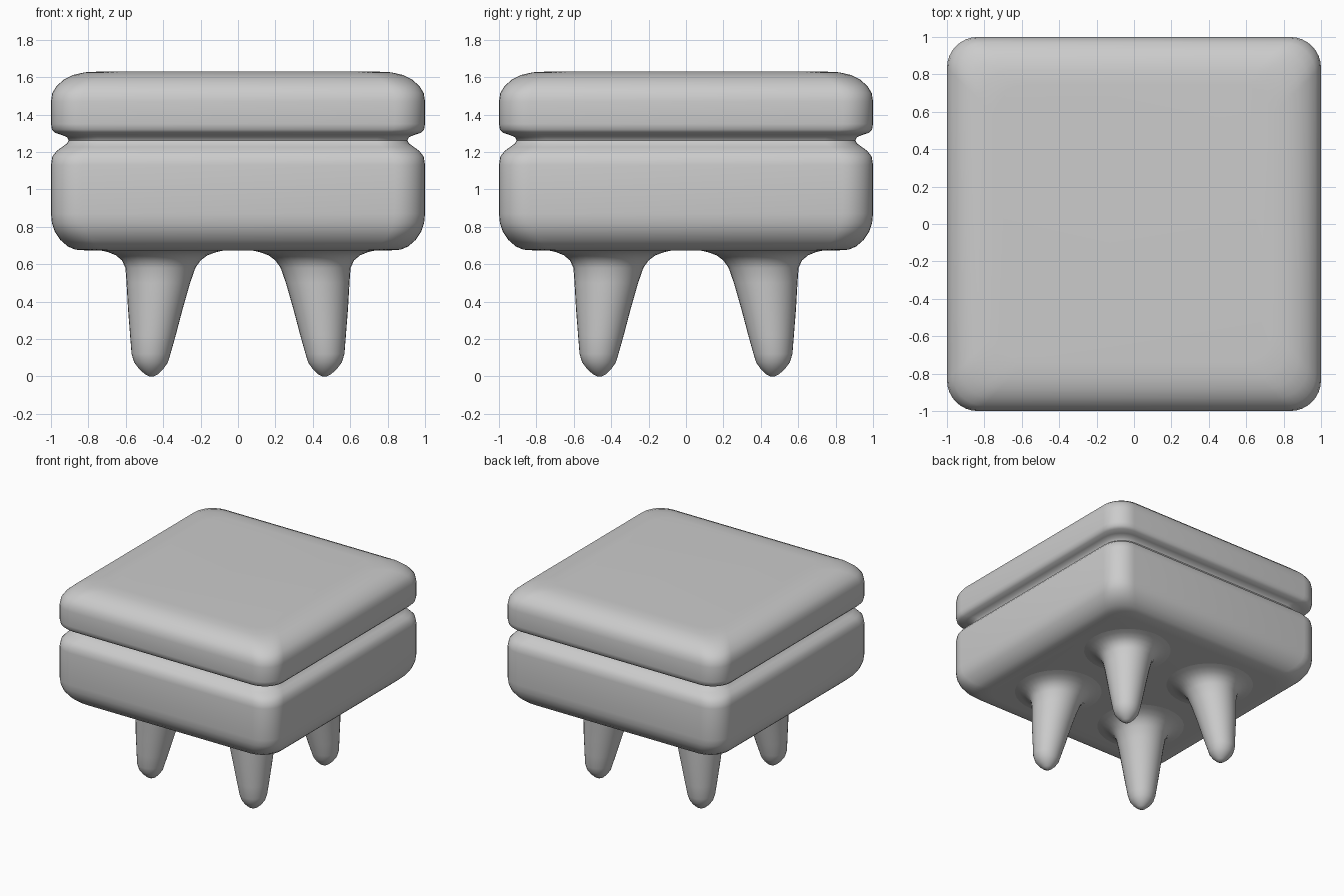
import bpy, bmesh
from math import sin, cos, pi, radians

if "Cube" in bpy.data.objects:
    bpy.data.objects.remove(bpy.data.objects["Cube"])


def loft(name, rings):
    """Skin closed rings of points from bottom to top and cap both ends."""
    bm = bmesh.new()
    loops = [[bm.verts.new(p) for p in ring] for ring in rings]
    n = len(loops[0])
    for a, b in zip(loops, loops[1:]):
        for i in range(n):
            j = (i + 1) % n
            bm.faces.new((a[i], a[j], b[j], b[i]))
    bm.faces.new(loops[0][::-1])
    bm.faces.new(loops[-1])
    bmesh.ops.recalc_face_normals(bm, faces=bm.faces[:])
    mesh = bpy.data.meshes.new(name)
    bm.to_mesh(mesh)
    bm.free()
    obj = bpy.data.objects.new(name, mesh)
    bpy.context.collection.objects.link(obj)
    bpy.ops.object.select_all(action='DESELECT')
    obj.select_set(True)
    bpy.context.view_layer.objects.active = obj
    bpy.ops.object.shade_smooth_by_angle(angle=radians(50))
    return obj


def rounded_square(half, z, r, steps=8):
    pts = []
    for k in range(4):
        cx = (half - r) * (1 if k in (0, 3) else -1)
        cy = (half - r) * (1 if k < 2 else -1)
        for s in range(steps + 1):
            a = (k + s / steps) * pi / 2
            pts.append((cx + r * cos(a), cy + r * sin(a), z))
    return pts


# Upholstered base and cushion with a pinched seam: (half width, height)
profile = [(0.80, 0.673), (0.87, 0.678), (0.91, 0.695), (0.95, 0.73), (0.98, 0.775),
           (0.995, 0.82), (1.0, 0.87), (1.0, 1.13), (0.993, 1.175), (0.97, 1.205),
           (0.94, 1.227), (0.915, 1.245), (0.905, 1.262), (0.915, 1.28),
           (0.945, 1.292), (0.98, 1.303), (0.995, 1.32), (1.0, 1.35), (1.0, 1.47),
           (0.993, 1.515), (0.97, 1.553), (0.93, 1.588), (0.88, 1.612),
           (0.82, 1.626), (0.74, 1.63)]
loft("padded_seat", [rounded_square(w, z, 0.165) for w, z in profile])

# Tapered legs flaring into the underside: (centre offset, radius, height)
leg = [(0.463, 0.012, 0.0), (0.463, 0.035, 0.012), (0.464, 0.065, 0.04),
       (0.465, 0.09, 0.075), (0.465, 0.104, 0.12), (0.455, 0.122, 0.22),
       (0.442, 0.146, 0.36), (0.426, 0.17, 0.5), (0.415, 0.187, 0.58),
       (0.41, 0.21, 0.62), (0.408, 0.245, 0.648), (0.405, 0.29, 0.665),
       (0.405, 0.34, 0.676)]
for depth, sy in (("front", -1), ("back", 1)):
    for side, sx in (("left", -1), ("right", 1)):
        loft(f"{depth}_{side}_leg",
             [[(sx * c + r * cos(2 * pi * i / 32), sy * c + r * sin(2 * pi * i / 32), z)
               for i in range(32)] for c, r, z in leg])
